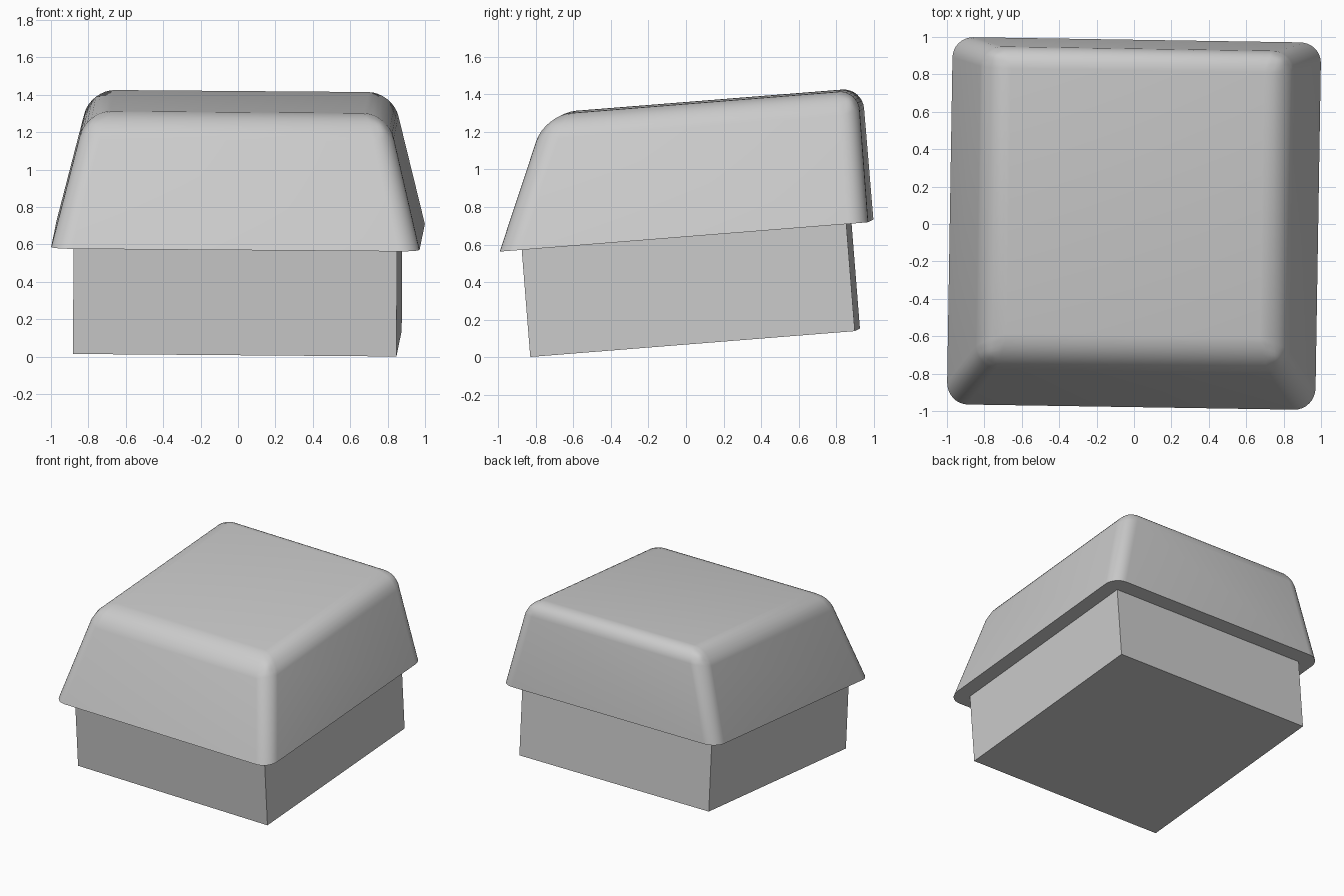
import bpy, bmesh
from math import radians
from mathutils import Matrix, Euler

cube = bpy.data.objects.get("Cube")
if cube:
    bpy.data.objects.remove(cube, do_unlink=True)

grey = bpy.data.materials.new("light_grey")
grey.use_nodes = True
colour = (0.6, 0.6, 0.6, 1)
grey.diffuse_color = colour
grey.node_tree.nodes["Principled BSDF"].inputs["Base Color"].default_value = colour

# The whole model leans slightly; its origin is the middle of the cap rim
tilt = Euler((radians(4.55), radians(0.45), radians(-0.9))).to_matrix().to_4x4()
placement = Matrix.Translation((0, 0.003, 0.648)) @ tilt


def add_part(name, bm):
    mesh = bpy.data.meshes.new(name)
    bm.to_mesh(mesh)
    bm.free()
    mesh.materials.append(grey)
    obj = bpy.data.objects.new(name, mesh)
    bpy.context.collection.objects.link(obj)
    obj.matrix_world = placement
    return obj


def box(size_x, size_y, bottom, top):
    bm = bmesh.new()
    bmesh.ops.create_cube(bm, size=1)
    for v in bm.verts:
        v.co = (v.co.x * size_x, v.co.y * size_y, top if v.co.z > 0 else bottom)
    return bm


# Square base block, reaching up into the cap
add_part("base_block", box(1.73, 1.735, -0.573, 0.1))

# Cap: tapered sides, strongly sloped front, upright back
cap_height = 0.705
bm = box(1.97, 1.97, 0, cap_height)
for v in bm.verts:
    if v.co.z > 0:
        v.co.x *= 0.82
        if v.co.y < 0:
            v.co.y += 0.295

# Round the top and corner edges, leaving the rim sharp
weights = bm.edges.layers.float.new("bevel_weight_edge")
for e in bm.edges:
    mid = (e.verts[0].co + e.verts[1].co) / 2
    if mid.z < 0.01:
        continue
    if mid.z < cap_height - 0.01:
        e[weights] = 0.75
    elif abs(mid.x) > 0.5:
        e[weights] = 0.9
    else:
        e[weights] = 1.0 if mid.y < 0 else 0.75
cap = add_part("cap", bm)
bevel = cap.modifiers.new("rounding", "BEVEL")
bevel.limit_method = "WEIGHT"
bevel.width = 0.145
bevel.segments = 8

bpy.ops.object.select_all(action="DESELECT")
cap.select_set(True)
bpy.context.view_layer.objects.active = cap
bpy.ops.object.modifier_apply(modifier=bevel.name)
bpy.ops.object.shade_smooth_by_angle(angle=radians(35))
